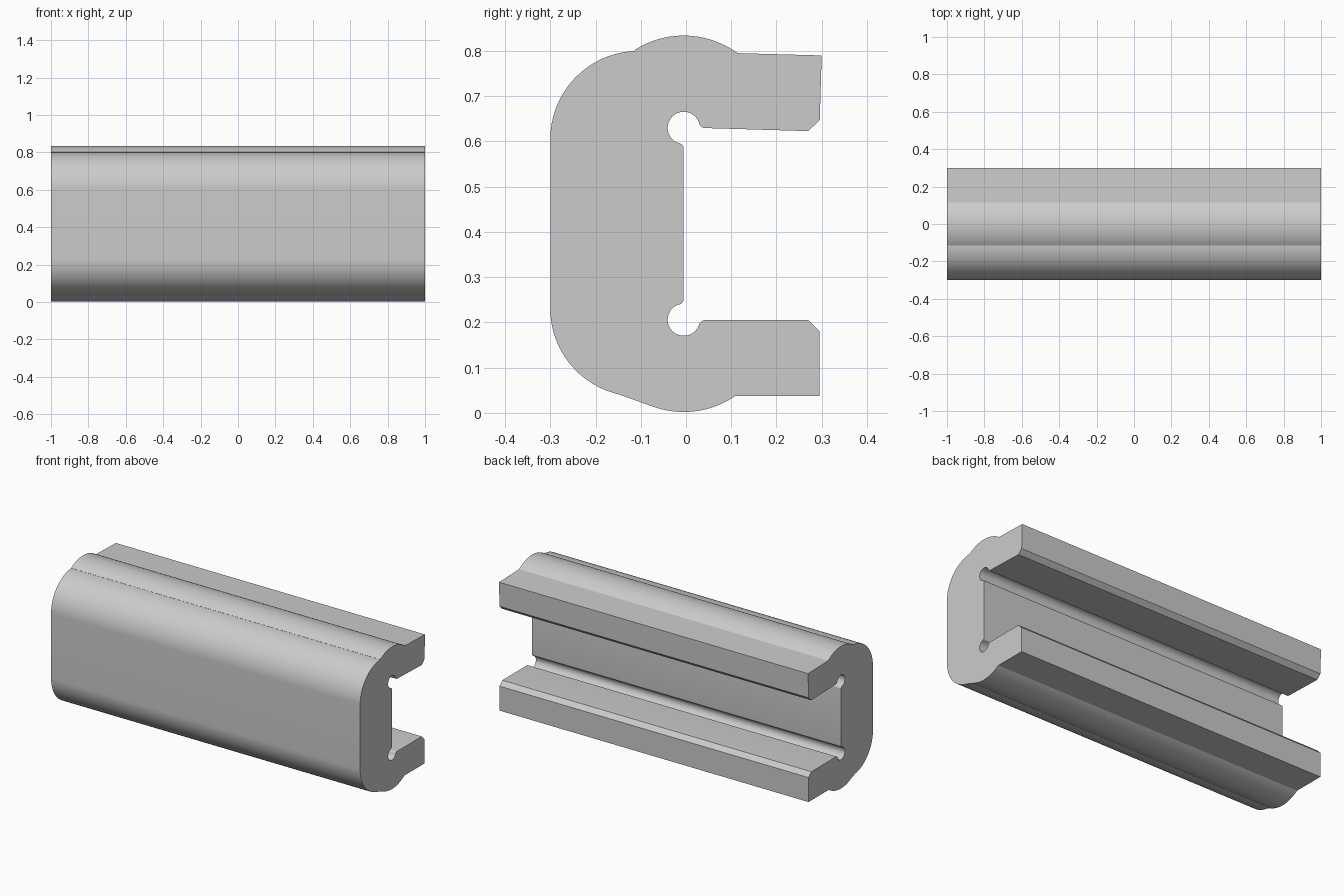
import bpy, bmesh
from math import radians, cos, sin
from mathutils import Vector, Matrix

cube = bpy.data.objects.get("Cube")
if cube:
    bpy.data.objects.remove(cube, do_unlink=True)

LENGTH, HEIGHT, TILT = 2.0, 0.836, radians(-1.7)
PIVOT = Vector((-0.005, 0.206))      # centre of the relief groove and outer bulge


def arc(cy, cz, r, start, end, steps):
    """Points on a circular arc in the (y, z) plane, angles in degrees."""
    angles = [radians(start + (end - start) * i / steps) for i in range(steps + 1)]
    return [Vector((cy + r * cos(a), cz + r * sin(a))) for a in angles]


# Lower half of the section: rounded corner, then jaw, then groove
corner = arc(-0.105, 0.231, 0.195, 180, 268, 24)
jaw = arc(PIVOT.x, 0.2037, 0.2017, 235.5, 304.5, 20)
jaw += [Vector(p) for p in ((0.295, 0.037), (0.295, 0.18), (0.27, 0.205))]
jaw += arc(0.042, 0.191, 0.014, 90, 162, 6)
groove = arc(PIVOT.x, PIVOT.y, 0.0355, -19, -253, 32)
groove += arc(-0.019, 0.253, 0.014, -73, 0, 6)


def mirrored(points):
    return [Vector((p.x, HEIGHT - p.y)) for p in points]


# Upper half: mirrored, with the jaw bent slightly inwards
top_pivot = mirrored([PIVOT])[0]
bend = Matrix.Rotation(TILT, 2)
top_jaw = [top_pivot + bend @ (p - top_pivot) for p in mirrored(jaw)]
upper = mirrored(corner) + top_jaw + mirrored(groove)
profile = corner + jaw + groove + upper[::-1]

# Extrude the section along x
bm = bmesh.new()
face = bm.faces.new([bm.verts.new((-LENGTH / 2, p.x, p.y)) for p in profile])
result = bmesh.ops.extrude_face_region(bm, geom=[face], use_keep_orig=True)
moved = [g for g in result["geom"] if isinstance(g, bmesh.types.BMVert)]
bmesh.ops.translate(bm, verts=moved, vec=(LENGTH, 0, 0))
bmesh.ops.recalc_face_normals(bm, faces=bm.faces)
mesh = bpy.data.meshes.new("channel_rail")
bm.to_mesh(mesh)
bm.free()

rail = bpy.data.objects.new("channel_rail", mesh)
bpy.context.collection.objects.link(rail)

# Plain grey material
grey = bpy.data.materials.new("light_grey")
grey.use_nodes = True
colour = (0.6, 0.6, 0.6, 1)
grey.diffuse_color = colour
grey.node_tree.nodes["Principled BSDF"].inputs["Base Color"].default_value = colour
mesh.materials.append(grey)

# Smooth curves, crisp edges
bpy.ops.object.select_all(action="DESELECT")
rail.select_set(True)
bpy.context.view_layer.objects.active = rail
bpy.ops.object.shade_smooth_by_angle(angle=radians(31))
